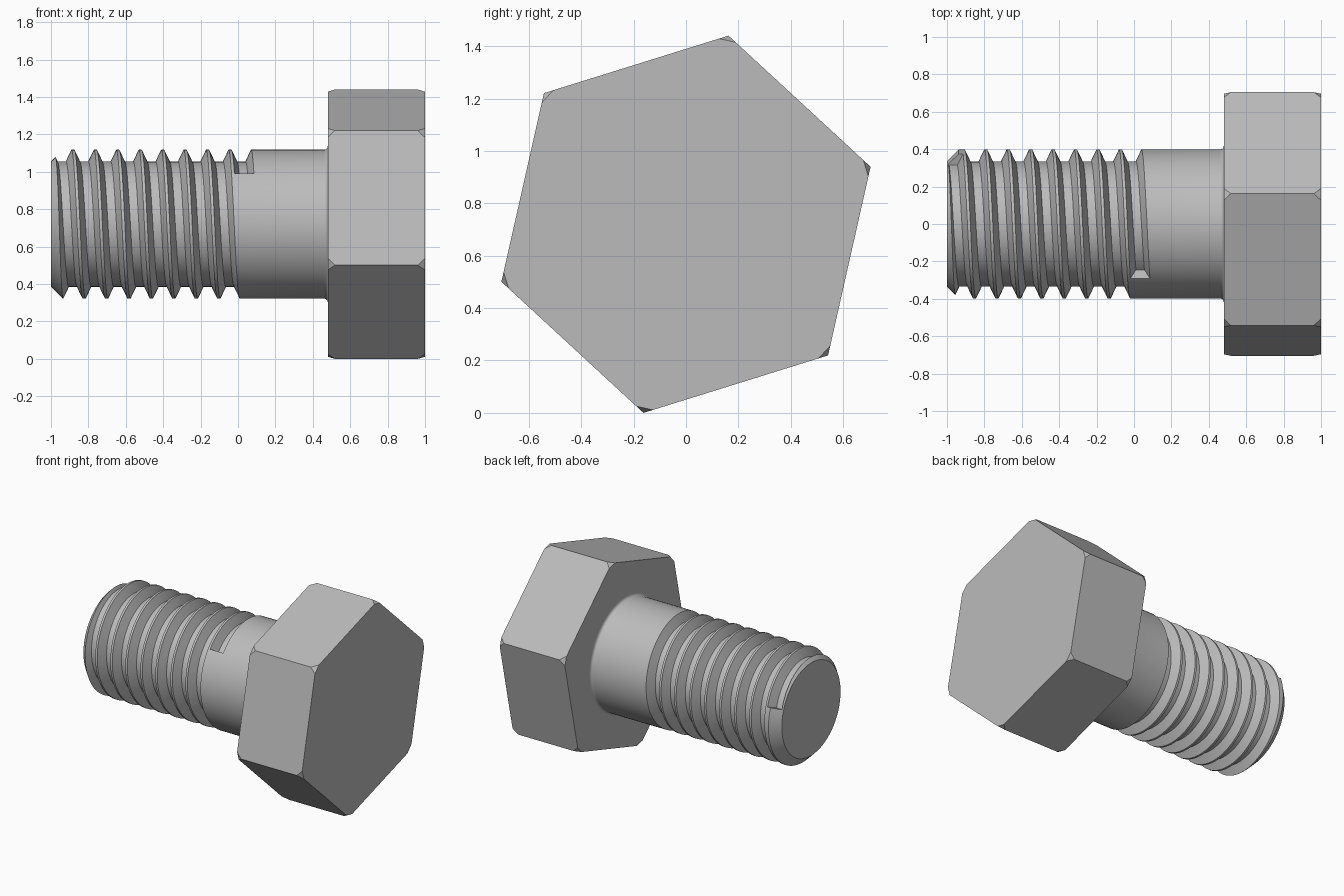
import bpy, bmesh
from math import sin, cos, pi, radians

cube = bpy.data.objects.get("Cube")
if cube:
    bpy.data.objects.remove(cube, do_unlink=True)

AXIS_Z = 0.72
SHANK_R, ROOT_R = 0.398, 0.335
PITCH = 0.12

steel = bpy.data.materials.new("grey steel")
steel.use_nodes = True
grey = (0.5, 0.5, 0.5, 1)
steel.diffuse_color = grey
steel.node_tree.nodes["Principled BSDF"].inputs["Base Color"].default_value = grey


def point(x, r, angle):
    """Point at radius r and angle around the bolt axis, which runs along x."""
    return (x, r * cos(angle), AXIS_Z + r * sin(angle))


def skin(name, rings):
    """Closed solid through a series of equal rings, capped at both ends."""
    bm = bmesh.new()
    loops = [[bm.verts.new(p) for p in ring] for ring in rings]
    n = len(loops[0])
    for a, b in zip(loops, loops[1:]):
        for i in range(n):
            j = (i + 1) % n
            bm.faces.new((a[i], a[j], b[j], b[i]))
    bm.faces.new(loops[0])
    bm.faces.new(loops[-1])
    bmesh.ops.recalc_face_normals(bm, faces=bm.faces)
    mesh = bpy.data.meshes.new(name)
    bm.to_mesh(mesh)
    bm.free()
    obj = bpy.data.objects.new(name, mesh)
    bpy.context.collection.objects.link(obj)
    mesh.materials.append(steel)
    return obj


# Hexagonal head with clipped corners
hex_angles = [radians(17.3 + 60 * i) for i in range(6)]
head = skin("hex_head", [[point(x, 0.738, a) for a in hex_angles] for x in (0.48, 1.0)])
bm = bmesh.new()
bm.from_mesh(head.data)
bmesh.ops.bevel(bm, geom=bm.verts[:], offset=0.038, segments=1, affect='VERTICES')
bm.to_mesh(head.data)
bm.free()

# Shank: chamfered tip, plain cylinder, fillet under the head
profile = [(-1.0, ROOT_R), (-0.937, SHANK_R)]
for i in range(6):
    t = i / 5 * pi / 2
    profile.append((0.46 + 0.02 * sin(t), SHANK_R + 0.02 * (1 - cos(t))))
profile.append((0.49, profile[-1][1]))
SIDES = 72
shank = skin("threaded_shank", [[point(x, r, 2 * pi * i / SIDES) for i in range(SIDES)]
                                for x, r in profile])

# Helical groove swept as a trapezoid, running out with a square end
END_ANGLE, END_X = radians(137), 0.033
TURNS = 8 + 117 / 360
STEPS = 600
lip = 0.01
root_half, top_half = 0.0225, 0.0525 + lip * 0.45
section = [(-root_half, ROOT_R), (root_half, ROOT_R),
           (top_half, SHANK_R + lip), (-top_half, SHANK_R + lip)]
rings = []
for s in range(STEPS + 1):
    turn = -TURNS * (1 - s / STEPS)
    rings.append([point(END_X + PITCH * turn + dx, r, END_ANGLE + 2 * pi * turn)
                  for dx, r in section])
groove = skin("groove_cutter", rings)
groove.hide_render = True

cut = shank.modifiers.new("thread", 'BOOLEAN')
cut.operation = 'DIFFERENCE'
cut.solver = 'EXACT'
cut.object = groove
bpy.context.view_layer.update()
result = bpy.data.meshes.new_from_object(
    shank.evaluated_get(bpy.context.evaluated_depsgraph_get()))
shank.modifiers.clear()
shank.data = result
bpy.data.objects.remove(groove, do_unlink=True)

# Smooth round surfaces, keep thread and chamfer edges crisp
bpy.ops.object.select_all(action='DESELECT')
shank.select_set(True)
bpy.context.view_layer.objects.active = shank
bpy.ops.object.shade_smooth_by_angle(angle=radians(25))
